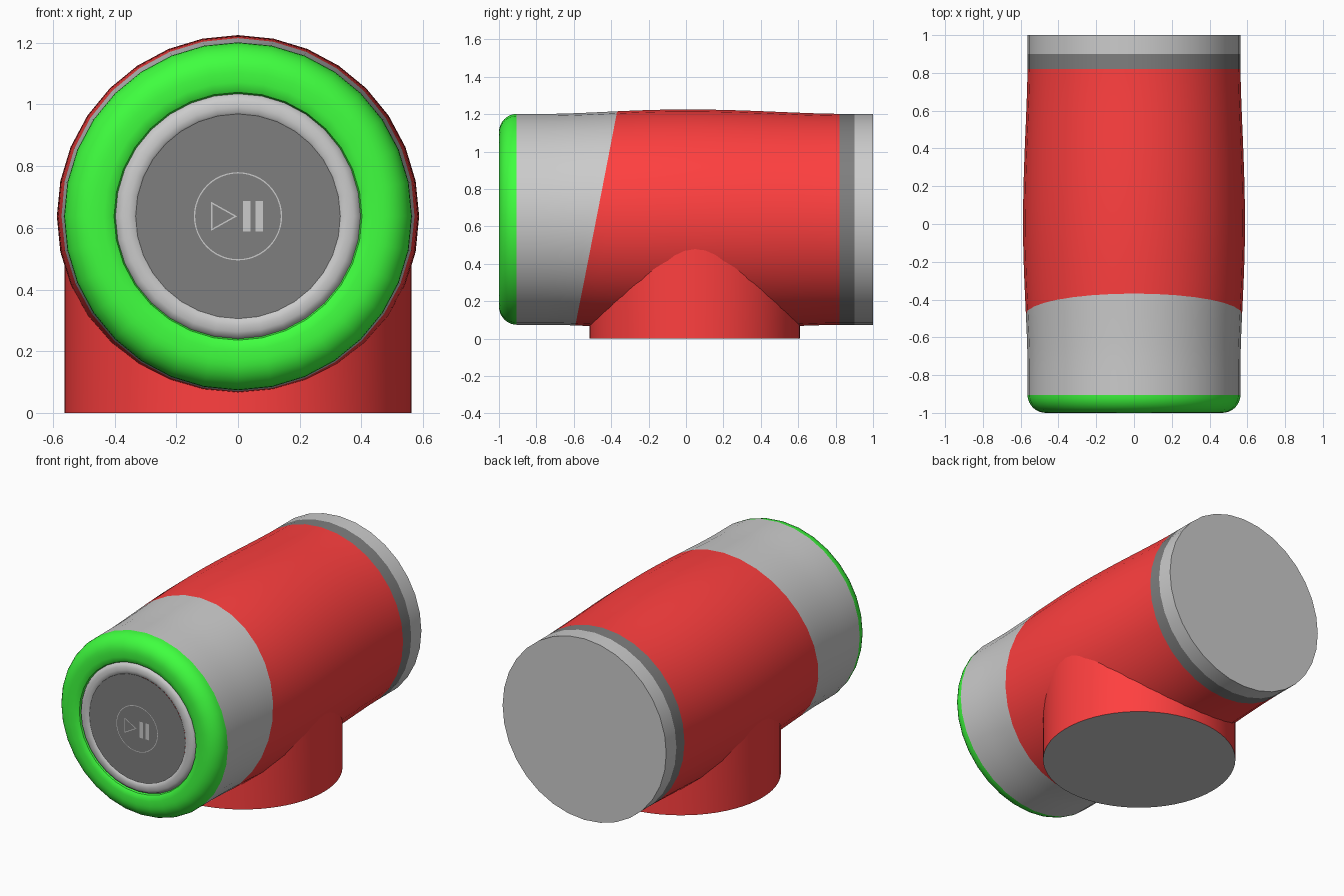
import bpy
from math import cos, sin, pi, sqrt, radians

if "Cube" in bpy.data.objects:
    bpy.data.objects.remove(bpy.data.objects["Cube"])

CZ = 0.6375          # height of the barrel axis
SLOPE = 0.196        # lean of the seam between sleeve and body
SEG = 32


def material(name, rgb):
    m = bpy.data.materials.new(name)
    m.diffuse_color = (*rgb, 1)
    m.use_nodes = True
    m.node_tree.nodes["Principled BSDF"].inputs["Base Color"].default_value = m.diffuse_color
    return m


RED = material("red", (1.0, 0.05, 0.05))
GREEN = material("green", (0.05, 1.0, 0.05))
DARK = material("dark", (0.21, 0.21, 0.21))


def add(name, verts, faces, mat=None):
    me = bpy.data.meshes.new(name)
    me.from_pydata(verts, [], faces)
    me.shade_smooth()
    me.set_sharp_from_angle(angle=radians(35))
    if mat:
        me.materials.append(mat)
    ob = bpy.data.objects.new(name, me)
    bpy.context.collection.objects.link(ob)
    return ob


def barrel_radius(y):
    """Straight ends with a gentle bulge in the middle."""
    half = 0.72 if y < 0 else 0.82
    t = min(abs(y) / half, 1)
    return 0.564 + 0.0235 * cos(t * pi / 2) ** 1.5


def lathe(name, rings, mat=None, front_cap=False, back_cap=False):
    """Rings of (radius or None, y, slope) run round the barrel axis."""
    verts, faces = [], []
    for r, y, slope in rings:
        for j in range(SEG):
            a = 2 * pi * j / SEG
            yy = y + slope * 0.57 * sin(a)
            rr = barrel_radius(yy) if r is None else r
            verts.append((rr * cos(a), yy, CZ + rr * sin(a)))
    for i in range(len(rings) - 1):
        for j in range(SEG):
            k = (j + 1) % SEG
            a, b = i * SEG, (i + 1) * SEG
            faces.append((a + j, b + j, b + k, a + k))
    if front_cap:
        faces.append(tuple(range(SEG)))
    if back_cap:
        faces.append(tuple(reversed(range(len(verts) - SEG, len(verts)))))
    return add(name, verts, faces, mat)


def blend(y0, s0, y1, s1, n):
    return [(None, y0 + (y1 - y0) * i / n, s0 + (s1 - s0) * i / n) for i in range(n + 1)]


# Barrel: front sleeve, bulged body, dark band, rear cap
lathe("front_sleeve", blend(-0.905, 0, -0.48, SLOPE, 8))
lathe("barrel_body", blend(-0.48, SLOPE, 0.82, 0, 18), RED)
lathe("rear_band", [(0.564, 0.82, 0), (0.564, 0.90, 0)], DARK)
lathe("rear_cap", [(0.564, 0.90, 0), (0.564, 1.0, 0)], back_cap=True)

# Green light ring with rounded outer edge
arc = [(0.467 + 0.097 * sin(t), -0.903 - 0.097 * cos(t), 0)
       for t in (i * pi / 16 for i in range(9))]
lathe("light_ring", [(0.397, -0.975, 0), (0.402, -0.988, 0), (0.415, -0.996, 0),
                     (0.435, -1.0, 0)] + arc, GREEN)

# Grey bezel and dark button face
lathe("button_bezel", [(0.331, -0.988, 0), (0.338, -0.994, 0), (0.355, -0.997, 0),
                       (0.375, -0.995, 0), (0.39, -0.988, 0), (0.398, -0.975, 0)])
lathe("button_face", [(0.332, -0.990, 0)], DARK, front_cap=True)


# Play and pause symbols, just proud of the button face
def outline(name, outer, inner):
    n = len(outer)
    verts = [(x, -0.993, CZ + z) for x, z in outer + inner]
    add(name, verts, [(i, (i + 1) % n, n + (i + 1) % n, n + i) for i in range(n)])


def circle(r, n=48):
    return [(r * cos(2 * pi * i / n), r * sin(2 * pi * i / n)) for i in range(n)]


outline("symbol_circle", circle(0.143), circle(0.139))
tri = [(-0.087, -0.047), (-0.003, 0), (-0.087, 0.047)]
outline("play_symbol", tri, [(-0.059 + (x + 0.059) * 0.84, z * 0.84) for x, z in tri])
for side, x in (("left", 0.017), ("right", 0.057)):
    add("pause_bar_" + side, [(x + dx, -0.993, CZ + dz) for dx, dz in
        ((0, -0.05), (0.024, -0.05), (0.024, 0.05), (0, 0.05))], [(0, 1, 2, 3)])

# Upright stem, its top edge trimmed to the barrel surface
N, R, CY = 64, 0.5625, 0.0475
ring = [(R * cos(2 * pi * i / N), CY + R * sin(2 * pi * i / N)) for i in range(N)]
foot = [(x, y, 0) for x, y in ring]
top = [(x, y, CZ + 0.012 - sqrt(max(barrel_radius(y) ** 2 - x * x, 0))) for x, y in ring]
add("stem", foot + top,
    [(i, (i + 1) % N, N + (i + 1) % N, N + i) for i in range(N)], RED)
add("stem_base", foot, [tuple(reversed(range(N)))])
